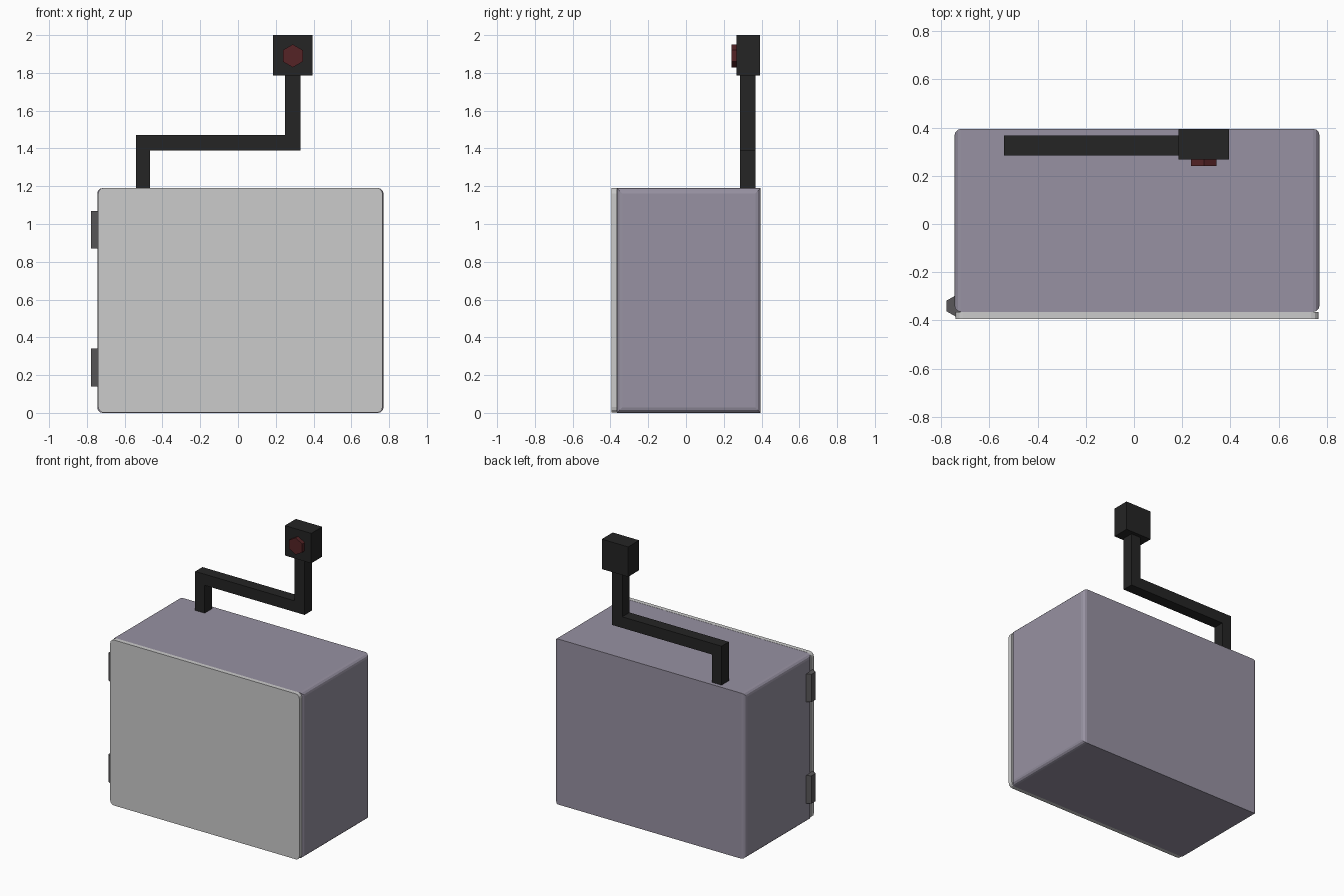
import bpy
import bmesh
from math import pi
from mathutils import Matrix, Vector

cube = bpy.data.objects.get("Cube")
if cube:
    bpy.data.objects.remove(cube, do_unlink=True)


def material(name, r, g, b):
    m = bpy.data.materials.new(name)
    m.use_nodes = True
    m.diffuse_color = (r, g, b, 1)
    bsdf = next(n for n in m.node_tree.nodes if n.type == 'BSDF_PRINCIPLED')
    bsdf.inputs["Base Color"].default_value = (r, g, b, 1)
    return m


casing = material("violet grey", 0.31, 0.285, 0.36)
pale = material("pale grey", 0.6, 0.6, 0.6)
black = material("black", 0.018, 0.018, 0.018)
red = material("dark red", 0.09, 0.017, 0.019)
steel = material("dark grey", 0.1, 0.095, 0.1)


def finish(bm, name, mat):
    bmesh.ops.recalc_face_normals(bm, faces=bm.faces)
    mesh = bpy.data.meshes.new(name)
    bm.to_mesh(mesh)
    bm.free()
    mesh.materials.append(mat)
    ob = bpy.data.objects.new(name, mesh)
    bpy.context.collection.objects.link(ob)
    return ob


def box(name, mat, low, high, bevel=0, pick=None):
    """Box between two corners; pick chooses the edge directions to round."""
    low, high = Vector(low), Vector(high)
    bm = bmesh.new()
    place = Matrix.Translation((low + high) / 2) @ Matrix.Diagonal((high - low).to_4d())
    bmesh.ops.create_cube(bm, size=1, matrix=place)
    if bevel:
        edges = [e for e in bm.edges if pick((e.verts[1].co - e.verts[0].co).normalized())]
        bmesh.ops.bevel(bm, geom=edges, offset=bevel, segments=3, profile=0.5, affect='EDGES')
    return finish(bm, name, mat)


def hex_prism(name, mat, radius, depth, centre, turn):
    bm = bmesh.new()
    bmesh.ops.create_cone(bm, cap_ends=True, segments=6, radius1=radius, radius2=radius,
                          depth=depth, matrix=Matrix.Translation(centre) @ turn)
    return finish(bm, name, mat)


# Cabinet: rounded around both end faces
box("cabinet", casing, (-0.745, -0.365, 0), (0.77, 0.395, 1.19), 0.028,
    lambda d: abs(d.x) < 0.5)
# Door: rounded corners
box("door", pale, (-0.74, -0.395, 0.001), (0.765, -0.365, 1.191), 0.03,
    lambda d: abs(d.y) > 0.5)

# Hinges
for name, z in (("lower_hinge", 0.24), ("upper_hinge", 0.97)):
    hex_prism(name, steel, 0.045, 0.2, (-0.738, -0.34, z), Matrix())

# Cranked arm: one profile pushed through its depth
profile = [(-0.54, 1.185), (-0.465, 1.185), (-0.465, 1.39), (0.33, 1.39),
           (0.33, 1.79), (0.25, 1.79), (0.25, 1.47), (-0.54, 1.47)]
bm = bmesh.new()
face = bm.faces.new([bm.verts.new((x, 0.285, z)) for x, z in profile])
ext = bmesh.ops.extrude_face_region(bm, geom=[face])
bmesh.ops.translate(bm, vec=(0, 0.082, 0),
                    verts=[v for v in ext["geom"] if isinstance(v, bmesh.types.BMVert)])
finish(bm, "crank_arm", black)

# Head with its button
box("arm_head", black, (0.185, 0.268, 1.785), (0.395, 0.393, 2))
hex_prism("button", red, 0.061, 0.04, (0.29, 0.26, 1.89), Matrix.Rotation(pi / 2, 4, 'X'))
